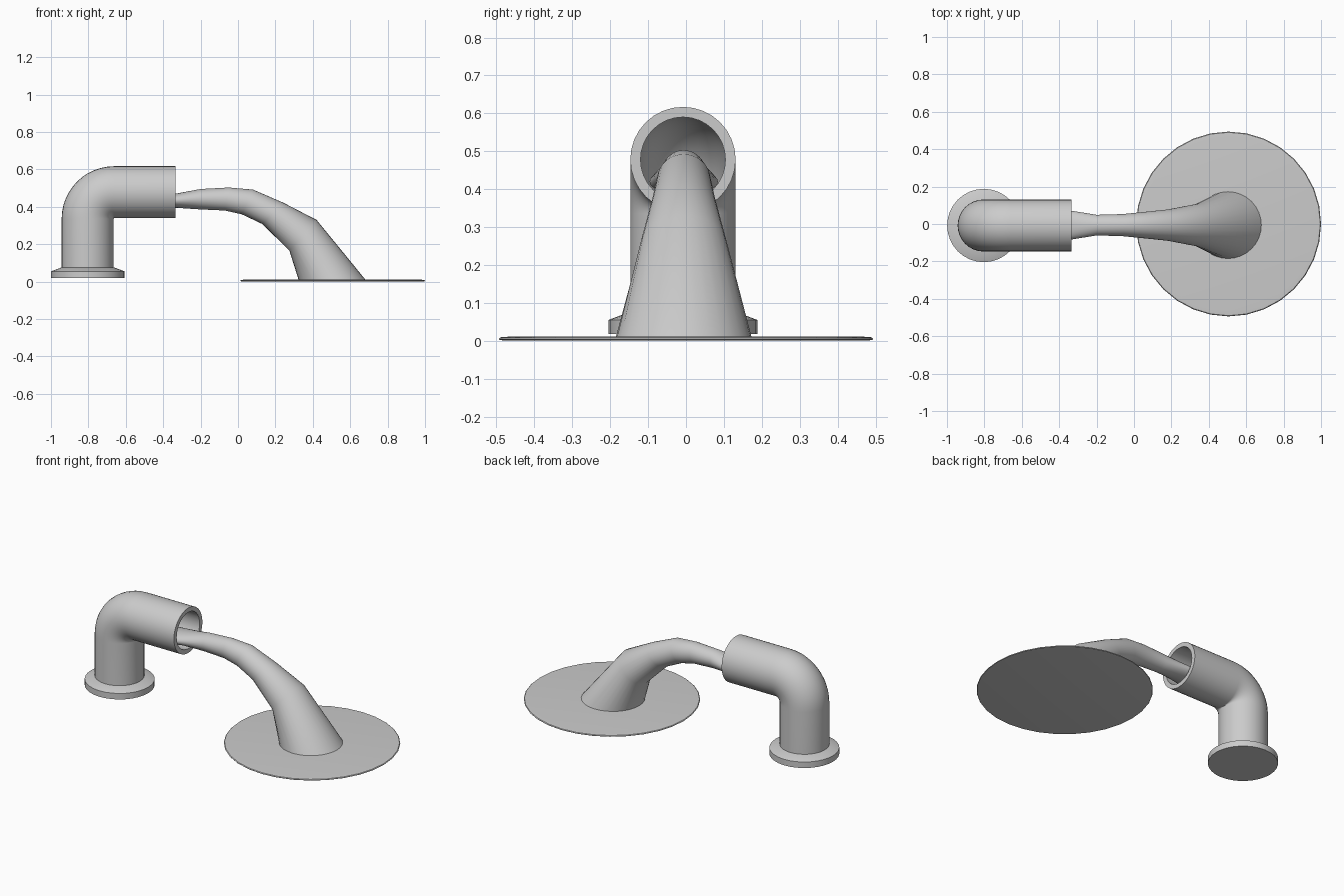
import bpy, bmesh
from math import sin, cos, pi
from mathutils import Vector

if "Cube" in bpy.data.objects:
    bpy.data.objects.remove(bpy.data.objects["Cube"])

N = 32


def ellipse(center, u, v, n=N):
    """Ring of points around center with half-axes u and v."""
    c, u, v = Vector(center), Vector(u), Vector(v)
    return [c + u * cos(2 * pi * i / n) + v * sin(2 * pi * i / n) for i in range(n)]


def loft(name, rings, angle=35):
    """Skin consecutive rings, cap both ends, shade smooth by angle."""
    bm = bmesh.new()
    loops = [[bm.verts.new(p) for p in r] for r in rings]
    for a, b in zip(loops, loops[1:]):
        for i in range(len(a)):
            j = (i + 1) % len(a)
            bm.faces.new((a[i], a[j], b[j], b[i]))
    bm.faces.new(loops[0])
    bm.faces.new(loops[-1])
    bmesh.ops.recalc_face_normals(bm, faces=bm.faces)
    mesh = bpy.data.meshes.new(name)
    bm.to_mesh(mesh)
    bm.free()
    ob = bpy.data.objects.new(name, mesh)
    bpy.context.collection.objects.link(ob)
    bpy.context.view_layer.objects.active = ob
    ob.select_set(True)
    bpy.ops.object.shade_smooth_by_angle(angle=angle * pi / 180)
    ob.select_set(False)
    return ob


def lathe(name, x, y, profile, n=N):
    return loft(name, [ellipse((x, y, z), (r, 0, 0), (0, r, 0), n) for r, z in profile])


def elbow_rings(r, y=-0.008):
    """Rings of an upright pipe bending 90 degrees towards +x."""
    bx, bz, bend = -0.662, 0.336, 0.142
    path = [(bx - bend, 0.06, 0)]
    path += [(bx - bend * cos(t), bz + bend * sin(t), t)
             for t in (pi / 2 * k / 12 for k in range(13))]
    path.append((-0.335, bz + bend, pi / 2))
    return [ellipse((x, y, z), (r * cos(t), 0, -r * sin(t)), (0, r, 0)) for x, z, t in path]


# Hollow elbow pipe: outer skin, open mouth, then back down the bore
loft("elbow_pipe", elbow_rings(0.139) + elbow_rings(0.112)[::-1])

# Foot flange with a sloped upper rim
lathe("pipe_flange", -0.803, -0.008,
      [(0.196, 0.018), (0.196, 0.055), (0.14, 0.076)])

# Falling stream: upper point (x, z), lower point (x, z), half width
stream = [
    ((-0.45, 0.455), (-0.45, 0.385), 0.09),
    ((-0.335, 0.47), (-0.335, 0.395), 0.077),
    ((-0.20, 0.495), (-0.20, 0.386), 0.055),
    ((-0.05, 0.503), (-0.07, 0.38), 0.059),
    ((0.08, 0.492), (0.02, 0.36), 0.07),
    ((0.24, 0.423), (0.13, 0.308), 0.084),
    ((0.42, 0.33), (0.275, 0.165), 0.115),
    ((0.685, 0.006), (0.325, 0.006), 0.18),
]
rings = []
for (tx, tz), (lx, lz), w in stream:
    rings.append(ellipse(((tx + lx) / 2, -0.006, (tz + lz) / 2),
                         ((tx - lx) / 2, 0, (tz - lz) / 2), (0, w, 0)))
loft("water_stream", rings, 50)

# Thin round puddle with a softened rim
lathe("water_puddle", 0.506, 0,
      [(0.475, 0), (0.492, 0.002), (0.494, 0.005), (0.49, 0.009), (0.465, 0.011)])
